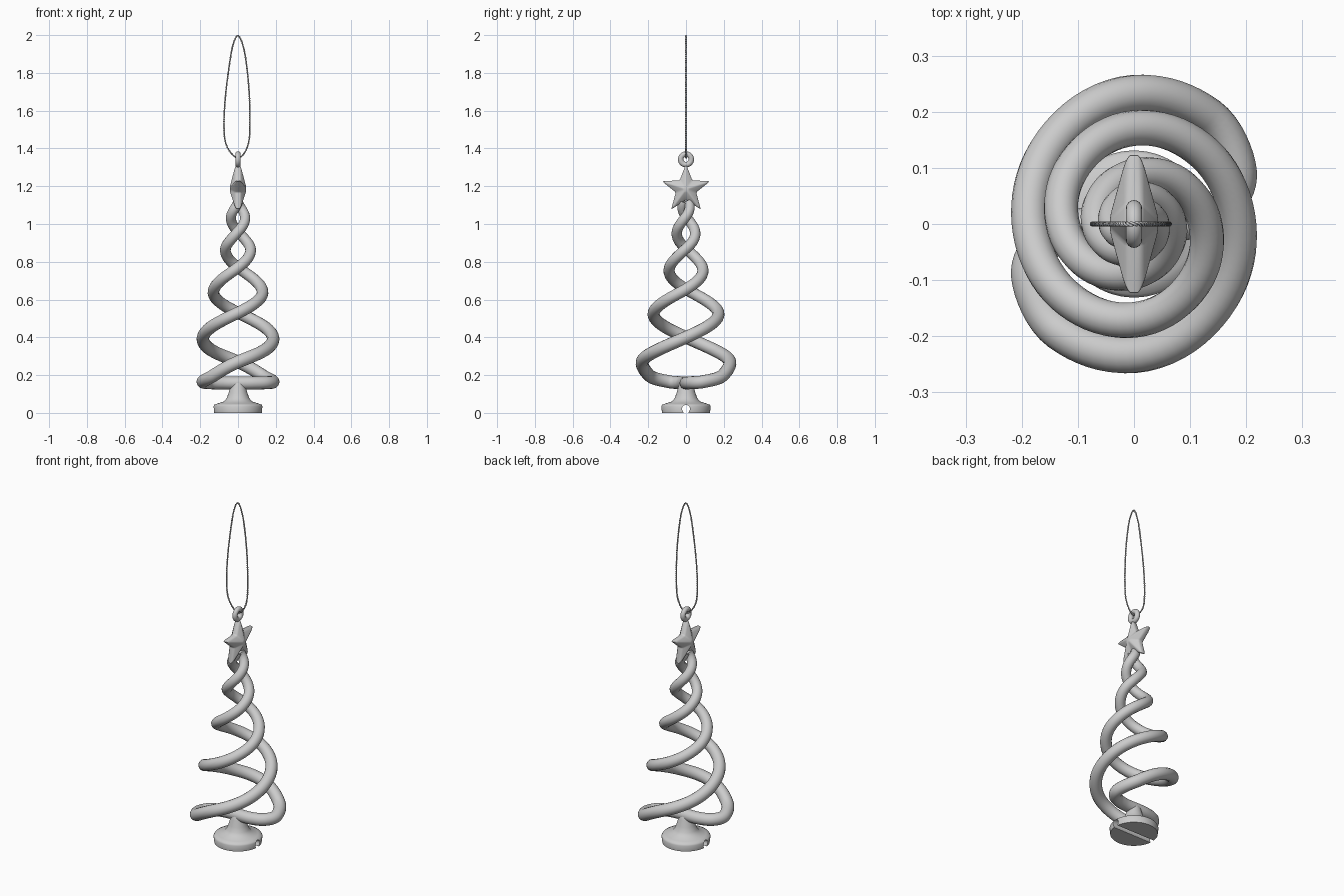
import bpy, bmesh
from math import sin, cos, pi, radians
from mathutils import Vector

if "Cube" in bpy.data.objects:
    bpy.data.objects.remove(bpy.data.objects["Cube"])


def spline(pts, n, closed=False):
    """Catmull-Rom samples through points, n per span."""
    pts = [Vector(p) for p in pts]
    k = len(pts)
    get = (lambda i: pts[i % k]) if closed else (lambda i: pts[max(0, min(k - 1, i))])
    out = []
    for i in range(k if closed else k - 1):
        a, b, c, d = (get(i + j) for j in (-1, 0, 1, 2))
        for s in range(n):
            t = s / n
            out.append(0.5 * (2 * b + (c - a) * t + (2 * a - 5 * b + 4 * c - d) * t * t
                              + (3 * b - a - 3 * c + d) * t ** 3))
    if not closed:
        out.append(pts[-1])
    return out


def tube(name, pts, radii, res, closed=False):
    cu = bpy.data.curves.new(name, 'CURVE')
    cu.dimensions = '3D'
    cu.bevel_depth = 1.0
    cu.bevel_resolution = res
    cu.use_fill_caps = True
    sp = cu.splines.new('POLY')
    sp.points.add(len(pts) - 1)
    for p, co, r in zip(sp.points, pts, radii):
        p.co = (*co, 1)
        p.radius = r
    sp.use_cyclic_u = closed
    sp.use_smooth = True
    ob = bpy.data.objects.new(name, cu)
    bpy.context.collection.objects.link(ob)
    select(ob)
    bpy.ops.object.convert(target='MESH')
    return bpy.context.object


def select(ob):
    bpy.ops.object.select_all(action='DESELECT')
    ob.select_set(True)
    bpy.context.view_layer.objects.active = ob


def mesh_object(name, bm):
    bmesh.ops.recalc_face_normals(bm, faces=bm.faces)
    me = bpy.data.meshes.new(name)
    bm.to_mesh(me)
    bm.free()
    ob = bpy.data.objects.new(name, me)
    bpy.context.collection.objects.link(ob)
    return ob


# Two spiral strands: foot curving out of the base, then (angle, radius, height)
foot = [(0, 0, .158), (.08, .003, .158), (.155, .03, .16), (.185, .095, .166)]
turns = [(55, .233, .195), (90, .232, .27), (135, .205, .335), (180, .185, .40),
         (225, .178, .465), (270, .171, .53), (315, .15, .595), (360, .127, .655),
         (405, .106, .715), (450, .087, .77), (495, .074, .82), (540, .066, .87),
         (585, .056, .915), (630, .048, .96), (675, .042, 1.0), (720, .037, 1.04),
         (765, .027, 1.08), (810, .012, 1.12)]
lead = spline(foot + [(r * cos(radians(a)), r * sin(radians(a)), z) for a, r, z in turns[:2]], 8)
lead = lead[:8 * 4]
wind = [Vector((p.y * cos(radians(p.x)), p.y * sin(radians(p.x)), p.z)) for p in spline(turns, 9)]
path = lead + wind
radii = [.034 - .008 * max(0, (p.z - .3) / .8) for p in path]
for side, s in (("right", 1), ("left", -1)):
    tube("spiral_strand_" + side, [(s * p.x, s * p.y, p.z) for p in path], radii, 6)

# Turned base with a rounded slot underneath
profile = [(0, 0), (.127, 0), (.131, .034), (.126, .043), (.108, .05), (.075, .06), (.06, .078),
           (.05, .105), (.04, .14), (.032, .165), (.02, .183), (0, .19)]
bm = bmesh.new()
vs = [bm.verts.new((r, 0, z)) for r, z in profile]
es = [bm.edges.new(e) for e in zip(vs, vs[1:])]
bmesh.ops.spin(bm, geom=vs + es, cent=(0, 0, 0), axis=(0, 0, 1), angle=2 * pi, steps=64)
bmesh.ops.remove_doubles(bm, verts=bm.verts, dist=1e-5)
base = mesh_object("base", bm)

bm = bmesh.new()
arc = [(.014, -.02), (.014, .005)] + [(.021 * cos(a), .021 + .021 * sin(a))
       for a in [radians(-35 + 250 * i / 16) for i in range(17)]] + [(-.014, .005), (-.014, -.02)]
face = bm.faces.new([bm.verts.new((-.2, y, z)) for y, z in arc])
ext = bmesh.ops.extrude_face_region(bm, geom=[face])
bmesh.ops.translate(bm, vec=(.4, 0, 0), verts=[v for v in ext['geom'] if isinstance(v, bmesh.types.BMVert)])
cutter = mesh_object("slot_cutter", bm)
cutter.hide_render = True
mod = base.modifiers.new("slot", 'BOOLEAN')
mod.operation = 'DIFFERENCE'
mod.object = cutter
select(base)
bpy.ops.object.modifier_apply(modifier="slot")
bpy.data.objects.remove(cutter)
select(base)
bpy.ops.object.shade_smooth_by_angle(angle=radians(40))

# Five-pointed star with raised ridges, softened edges
bm = bmesh.new()
rims = []
for x in (.014, -.014):
    ring = []
    for i in range(10):
        a, r = pi / 2 + i * pi / 5, (.133 if i % 2 == 0 else .057)
        ring.append(bm.verts.new((x, r * cos(a), 1.185 + r * sin(a))))
    apex = bm.verts.new((x * 3.5, 0, 1.185))
    for i in range(10):
        bm.faces.new((ring[i], ring[(i + 1) % 10], apex))
    rims.append(ring)
for i in range(10):
    j = (i + 1) % 10
    bm.faces.new((rims[0][i], rims[0][j], rims[1][j], rims[1][i]))
star = mesh_object("star", bm)
mod = star.modifiers.new("soften", 'BEVEL')
mod.width = .007
mod.segments = 3
mod.limit_method = 'ANGLE'
mod.angle_limit = radians(15)
select(star)
bpy.ops.object.modifier_apply(modifier="soften")
bpy.ops.object.shade_smooth_by_angle(angle=radians(40))

# Hanging ring
bpy.ops.mesh.primitive_torus_add(major_radius=.028, minor_radius=.0145, major_segments=40,
                                 minor_segments=16, location=(0, 0, 1.342), rotation=(0, pi / 2, 0))
bpy.context.object.name = "hanging_ring"
bpy.ops.object.shade_smooth()

# Twisted cord: two plies wound round a loop in the xz plane
loop = [(0, 0, 1.997), (.028, 0, 1.94), (.048, 0, 1.82), (.06, 0, 1.68), (.063, 0, 1.54),
        (.058, 0, 1.44), (.035, 0, 1.378), (0, 0, 1.35), (-.04, 0, 1.38), (-.068, 0, 1.44),
        (-.074, 0, 1.54), (-.066, 0, 1.68), (-.046, 0, 1.84), (-.026, 0, 1.95)]
mid = spline(loop, 50, True)
n = len(mid)
lengths = [0]
for i in range(n):
    lengths.append(lengths[-1] + (mid[(i + 1) % n] - mid[i]).length)
for ply in (0, 1):
    pts = []
    for i, p in enumerate(mid):
        t = (mid[(i + 1) % n] - mid[i - 1]).normalized()
        side = Vector((t.z, 0, -t.x))
        a = 2 * pi * 60 * lengths[i] / lengths[-1] + pi * ply
        pts.append(p + .0022 * (side * cos(a) + Vector((0, 1, 0)) * sin(a)))
    tube("cord_ply_%d" % (ply + 1), pts, [.0024] * n, 2, True)
